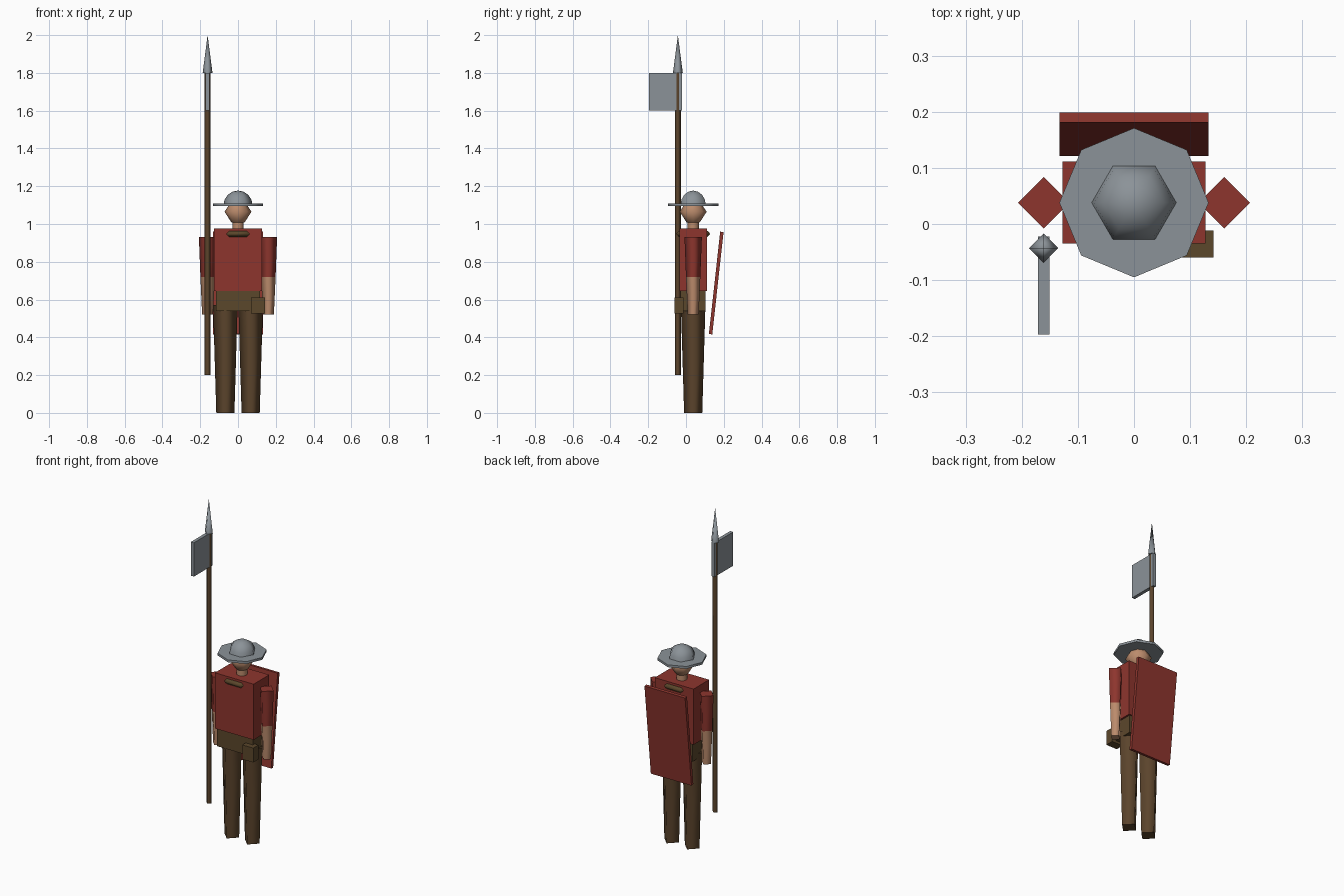
import bpy
import bmesh
from math import cos, sin, pi, radians

if "Cube" in bpy.data.objects:
    bpy.data.objects.remove(bpy.data.objects["Cube"], do_unlink=True)


def material(name, rgb):
    m = bpy.data.materials.new(name)
    m.use_nodes = True
    m.diffuse_color = (*rgb, 1)
    m.node_tree.nodes["Principled BSDF"].inputs["Base Color"].default_value = (*rgb, 1)
    return m


RED = material("red cloth", (0.27, 0.036, 0.027))
STEEL = material("grey steel", (0.26, 0.29, 0.315))
SKIN = material("skin", (0.5, 0.26, 0.15))
LEATHER = material("olive leather", (0.105, 0.063, 0.024))
BROWN = material("brown wood and wool", (0.105, 0.058, 0.025))

MID = 0.038  # depth of the body's centre line


def finish(name, bm, mats):
    bmesh.ops.recalc_face_normals(bm, faces=bm.faces)
    me = bpy.data.meshes.new(name)
    bm.to_mesh(me)
    bm.free()
    for m in mats:
        me.materials.append(m)
    ob = bpy.data.objects.new(name, me)
    bpy.context.collection.objects.link(ob)
    return ob


def box(name, mat, x, y, z, tilt=0):
    """Box from (low, high) pairs, optionally tilted about x."""
    bm = bmesh.new()
    bmesh.ops.create_cube(bm, size=1)
    for v in bm.verts:
        v.co = [c * (b - a) for c, (a, b) in zip(v.co, (x, y, z))]
    ob = finish(name, bm, [mat])
    ob.location = [(a + b) / 2 for a, b in (x, y, z)]
    ob.rotation_euler.x = tilt
    return ob


def turned(name, mats, profile, sides, x=0, y=MID):
    """Turn (radius, height) points round z: smooth sides, flat caps, one material per band."""
    bm = bmesh.new()
    rings = []
    for r, z in profile:
        count = sides if r > 0 else 1
        rings.append([bm.verts.new((x + r * cos(2 * pi * i / sides),
                                    y + r * sin(2 * pi * i / sides), z))
                      for i in range(count)])
    for k, (a, b) in enumerate(zip(rings, rings[1:])):
        for i in range(sides):
            j = (i + 1) % sides
            corners = [a[i % len(a)], a[j % len(a)], b[j % len(b)], b[i % len(b)]]
            f = bm.faces.new(list(dict.fromkeys(corners)))
            f.smooth = True
            f.material_index = min(k, len(mats) - 1)
    for ring, index in ((rings[0], 0), (rings[-1], len(mats) - 1)):
        if len(ring) > 1:
            cap = bm.faces.new(ring)
            cap.material_index = index
            for e in cap.edges:
                e.smooth = False
    return finish(name, bm, mats)


# Body
box("torso", RED, (-0.127, 0.127), (-0.035, 0.111), (0.645, 0.975))
box("hips", LEATHER, (-0.117, 0.117), (-0.028, 0.104), (0.54, 0.65))
box("belt_pouch", LEATHER, (0.07, 0.142), (-0.06, -0.012), (0.525, 0.61))

# Limbs, one pair per side
for side, s in (("left", 1), ("right", -1)):
    turned(side + "_leg", [BROWN], [(0.048, 0), (0.065, 0.57)], 4, x=s * 0.067)
    turned(side + "_arm", [SKIN, RED],
           [(0.029, 0.52), (0.038, 0.72), (0.046, 0.93)], 4, x=s * 0.161)

# Neck scarf: six-sided ring poking out of the chest and back
bpy.ops.mesh.primitive_torus_add(major_segments=6, minor_segments=4, major_radius=0.088,
                                 minor_radius=0.016, location=(0, MID, 0.948))
scarf = bpy.context.object
scarf.name = "neck_scarf"
scarf.data.materials.append(LEATHER)
bpy.ops.object.shade_smooth()

# Neck and head
turned("neck", [SKIN], [(0.03, 0.95), (0.03, 1.03)], 8)
turned("head", [SKIN], [(0, 0.992), (0.036, 1.01), (0.071, 1.065), (0.036, 1.12), (0, 1.135)], 8)

# Brimmed helmet
turned("helmet_brim", [STEEL], [(0.133, 1.094), (0.133, 1.108)], 8)
dome = [(0.077 * cos(pi * k / 8), 1.1 + 0.077 * sin(pi * k / 8)) for k in range(4)]
turned("helmet_dome", [STEEL], dome + [(0, 1.177)], 6)

# Shield slung on the back, leaning away at the top
box("back_shield", RED, (-0.133, 0.133), (0.151, 0.169), (0.415, 0.96), tilt=radians(-6.3))

# Polearm
turned("pole", [BROWN], [(0.016, 0.2), (0.016, 1.81)], 4, x=-0.161, y=-0.043)
turned("spear_tip", [STEEL], [(0.026, 1.8), (0, 2.0)], 4, x=-0.161, y=-0.043)
box("pole_blade", STEEL, (-0.171, -0.151), (-0.197, -0.022), (1.6, 1.8))
